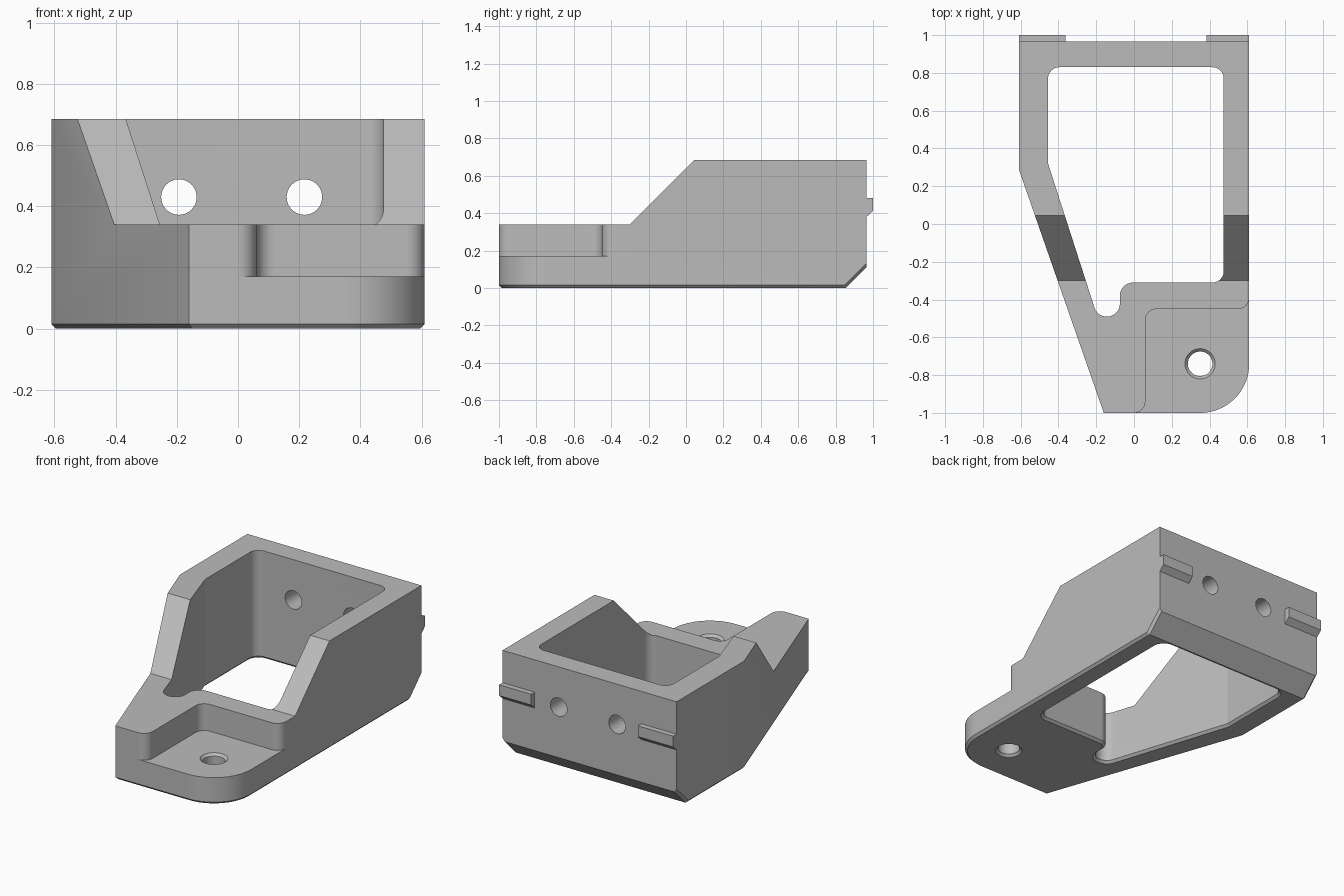
import bpy, bmesh, math
from mathutils import Vector

if "Cube" in bpy.data.objects:
    bpy.data.objects.remove(bpy.data.objects["Cube"])

grey = bpy.data.materials.new("plain grey")
grey.diffuse_color = (0.5, 0.5, 0.5, 1)
grey.use_nodes = True
grey.node_tree.nodes["Principled BSDF"].inputs["Base Color"].default_value = grey.diffuse_color


def fillet(corners, steps=10):
    """Round each (x, y, radius) corner of a closed outline."""
    out, n = [], len(corners)
    for i, (x, y, r) in enumerate(corners):
        p = Vector((x, y))
        if r == 0:
            out.append(p)
            continue
        a = (Vector(corners[i - 1][:2]) - p).normalized()
        b = (Vector(corners[(i + 1) % n][:2]) - p).normalized()
        half = a.angle(b) / 2
        centre = p + (a + b).normalized() * r / math.sin(half)
        start = p + a * r / math.tan(half) - centre
        end = p + b * r / math.tan(half) - centre
        for k in range(steps + 1):
            t = k / steps
            w = math.pi - 2 * half
            out.append(centre + (start * math.sin((1 - t) * w) + end * math.sin(t * w)) / math.sin(w))
    return out


def offset(pts, d):
    """Grow a counter-clockwise outline by d."""
    out, n = [], len(pts)
    for i, p in enumerate(pts):
        a = (p - pts[i - 1]).normalized()
        b = (pts[(i + 1) % n] - p).normalized()
        na, nb = Vector((a.y, -a.x)), Vector((b.y, -b.x))
        out.append(p + (na + nb) * d / (1 + na.dot(nb)))
    return out


def prism(name, pts, rings, place=lambda x, y, h: (x, y, h)):
    """Stack the outline at each (height, growth) ring and cap the ends."""
    bm = bmesh.new()
    loops = [[bm.verts.new(place(p.x, p.y, h)) for p in offset(pts, d)] for h, d in rings]
    n = len(pts)
    for lo, hi in zip(loops, loops[1:]):
        for i in range(n):
            bm.faces.new((lo[i], lo[(i + 1) % n], hi[(i + 1) % n], hi[i]))
    bm.faces.new(loops[0][::-1])
    bm.faces.new(loops[-1])
    bmesh.ops.recalc_face_normals(bm, faces=bm.faces)
    mesh = bpy.data.meshes.new(name)
    bm.to_mesh(mesh)
    bm.free()
    mesh.materials.append(grey)
    ob = bpy.data.objects.new(name, mesh)
    bpy.context.collection.objects.link(ob)
    return ob


def circle(x, y, r, n=40):
    return [Vector((x + r * math.cos(2 * math.pi * i / n), y + r * math.sin(2 * math.pi * i / n)))
            for i in range(n)]


def along_x(y, z, h):
    return (h, y, z)


def along_y(x, z, h):
    return (x, h, z)


# Bracket body: outline with one tapered side and one rounded corner
outline = fillet([(-0.16, -1, 0), (0.61, -1, 0.26), (0.61, 0.965, 0),
                  (-0.61, 0.965, 0), (-0.61, 0.29, 0)], 18)
body = prism("bracket_body", outline, [(0, 0), (0.685, 0)])

# Large chamfer under the back, then a fine chamfer around the underside
bm = bmesh.new()
bm.from_mesh(body.data)
cut = bmesh.ops.bisect_plane(bm, geom=bm.verts[:] + bm.edges[:] + bm.faces[:],
                             plane_co=(0, 0.855, 0), plane_no=(0, 1, -1), clear_outer=True)
bmesh.ops.holes_fill(bm, edges=[e for e in bm.edges if e.is_boundary], sides=0)
bmesh.ops.recalc_face_normals(bm, faces=bm.faces)
bm.normal_update()
rim = []
for e in bm.edges:
    if len(e.link_faces) == 2:
        low, side = sorted((f.normal for f in e.link_faces), key=lambda v: v.z)
        if low.z < -0.5 and abs(side.z) < 0.1 and side.y < 0.9:
            rim.append(e)
bmesh.ops.bevel(bm, geom=rim, offset=0.015, segments=1, affect='EDGES', clamp_overlap=False)
bmesh.ops.recalc_face_normals(bm, faces=bm.faces)
bm.to_mesh(body.data)
bm.free()

# Cutters
cutters = [
    # Low front with ramp up to the tall walls
    prism("ramp_cutter", [Vector(p) for p in ((-1.2, 0.34), (-0.3, 0.34), (0.245, 0.885), (-1.2, 0.885))],
          [(-1, 0), (1, 0)], along_x),
    # Main opening with flared lower edge
    prism("opening_cutter", fillet([(-0.455, 0.32, 0.03), (-0.194, -0.49, 0.067), (-0.075, -0.49, 0.067),
                                    (-0.075, -0.31, 0.07), (0.475, -0.31, 0.06), (0.475, 0.83, 0.06),
                                    (-0.455, 0.83, 0.06)]),
          [(-0.015, 0.03), (0.015, 0), (0.9, 0)]),
    # Recessed mounting pad
    prism("pad_cutter", fillet([(0.06, -1, 0.06), (0.06, -1.0, 0)][1:] and
                               [(-0.1, -1.2, 0), (0.8, -1.2, 0), (0.8, -0.3, 0), (0.61, -0.3, 0),
                                (0.61, -0.45, 0.06), (0.06, -0.45, 0.06), (0.06, -1.0, 0.06),
                                (-0.1, -1.0, 0)]),
          [(0.17, 0), (0.6, 0)]),
    # Mounting hole, countersunk at both ends
    prism("mount_hole_cutter", circle(0.35, -0.74, 0.065),
          [(-0.015, 0.03), (0.015, 0), (0.155, 0), (0.185, 0.03)]),
]
# Two holes through the back wall
for x in (-0.193, 0.217):
    cutters.append(prism("back_hole_cutter", circle(x, 0.43, 0.058), [(0.7, 0), (1.1, 0)], along_y))

bpy.context.view_layer.objects.active = body
body.select_set(True)
for c in cutters:
    mod = body.modifiers.new(c.name, 'BOOLEAN')
    mod.operation, mod.solver, mod.object = 'DIFFERENCE', 'EXACT', c
    bpy.ops.object.modifier_apply(modifier=mod.name)
    bpy.data.objects.remove(c)
bpy.ops.object.shade_smooth_by_angle(angle=math.radians(25))

# Locating tabs on the back face
tab = [Vector(p) for p in ((0.965, 0.38), (1.0, 0.412), (1.0, 0.48), (0.965, 0.48))]
prism("left_tab", tab, [(-0.61, 0), (-0.362, 0)], along_x)
prism("right_tab", tab, [(0.385, 0), (0.61, 0)], along_x)
